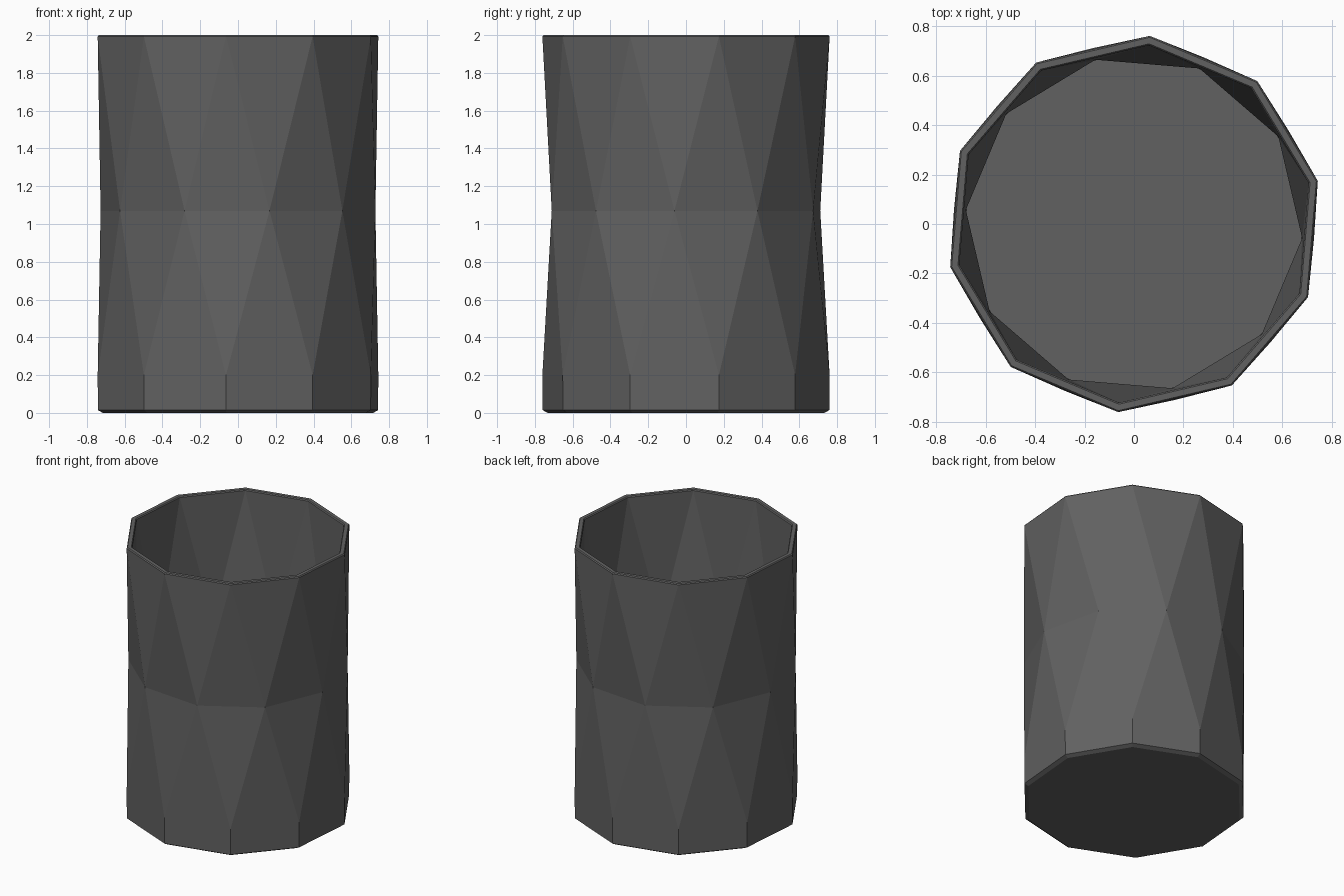
import bpy, bmesh, math

if "Cube" in bpy.data.objects:
    bpy.data.objects.remove(bpy.data.objects["Cube"])

SIDES = 10
STEP = 2 * math.pi / SIDES
START = math.radians(13.2)

# Profile from underside, up the outer wall, over the rim, down to the inner floor:
# (radius, height, half-step twist)
PROFILE = [
    (0.735, 0.0, 0), (0.762, 0.015, 0), (0.763, 0.2, 0),
    (0.73, 1.07, -0.5),
    (0.763, 1.993, 0), (0.757, 2.0, 0),
    (0.731, 2.0, 0), (0.725, 1.993, 0),
    (0.682, 1.07, -0.5),
    (0.725, 0.2, 0), (0.715, 0.05, 0),
]

bm = bmesh.new()
rings = []
for r, z, twist in PROFILE:
    rings.append([bm.verts.new((r * math.cos(START + (i + twist) * STEP),
                                r * math.sin(START + (i + twist) * STEP), z))
                  for i in range(SIDES)])

# Quads between aligned rings, alternating triangles where the ring is twisted
for k in range(len(rings) - 1):
    a, b = rings[k], rings[k + 1]
    ta, tb = PROFILE[k][2], PROFILE[k + 1][2]
    for i in range(SIDES):
        j = (i + 1) % SIDES
        if ta == tb:
            bm.faces.new((a[i], a[j], b[j], b[i]))
        elif tb < ta:
            bm.faces.new((a[i], a[j], b[j]))
            bm.faces.new((a[i], b[j], b[i]))
        else:
            bm.faces.new((a[i], a[j], b[i]))
            bm.faces.new((a[j], b[j], b[i]))

# Underside and inner floor
bm.faces.new(list(reversed(rings[0])))
bm.faces.new(rings[-1])
bmesh.ops.recalc_face_normals(bm, faces=bm.faces)

mesh = bpy.data.meshes.new("faceted_cup")
bm.to_mesh(mesh)
bm.free()
cup = bpy.data.objects.new("faceted_cup", mesh)
bpy.context.collection.objects.link(cup)

# Dark grey finish
mat = bpy.data.materials.new("dark_grey")
mat.diffuse_color = (0.12, 0.12, 0.12, 1)
mat.use_nodes = True
mat.node_tree.nodes["Principled BSDF"].inputs["Base Color"].default_value = mat.diffuse_color
mesh.materials.append(mat)
